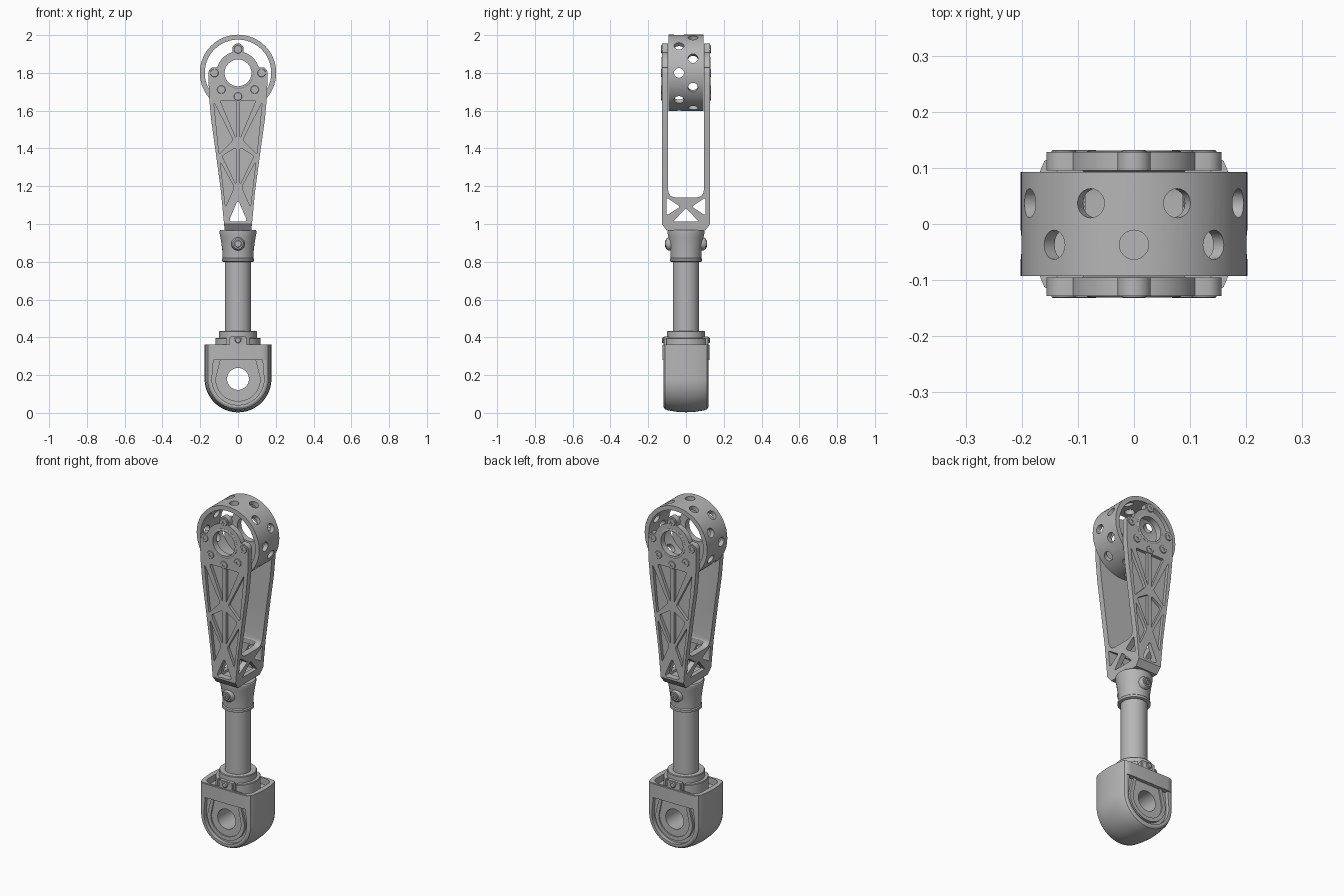
import bpy, bmesh, math
from mathutils import Vector

if "Cube" in bpy.data.objects:
    bpy.data.objects.remove(bpy.data.objects["Cube"])

metal = bpy.data.materials.new("plain grey metal")
metal.use_nodes = True
GREY = (0.47, 0.47, 0.47, 1)
metal.diffuse_color = GREY
metal.node_tree.nodes["Principled BSDF"].inputs["Base Color"].default_value = GREY

EYE, DRUM = 0.18, 1.8      # heights of the lower and upper bores


def place(a, b, c, axis):
    return {"x": (c, a, b), "y": (a, c, b), "z": (a, b, c)}[axis]


def loft(name, loops):
    """Closed solid skinned through loops of equal length."""
    bm = bmesh.new()
    rings = [[bm.verts.new(p) for p in loop] for loop in loops]
    for low, high in zip(rings, rings[1:]):
        for i in range(len(low)):
            bm.faces.new((low[i - 1], low[i], high[i], high[i - 1]))
    bm.faces.new(rings[0])
    bm.faces.new(rings[-1])
    bmesh.ops.recalc_face_normals(bm, faces=bm.faces)
    mesh = bpy.data.meshes.new(name)
    bm.to_mesh(mesh)
    bm.free()
    mesh.materials.append(metal)
    ob = bpy.data.objects.new(name, mesh)
    bpy.context.collection.objects.link(ob)
    return ob


def prism(name, pts, axis, c0, c1):
    return loft(name, [[place(a, b, c, axis) for a, b in pts] for c in (c0, c1)])


def circle(r, n=48, a=0, b=0):
    return [(a + r * math.cos(math.tau * i / n), b + r * math.sin(math.tau * i / n)) for i in range(n)]


def turned(name, profile, axis="z", a=0, b=0, n=48):
    return loft(name, [[place(p, q, c, axis) for p, q in circle(r, n, a, b)] for r, c in profile])


def rounded(pts, r, steps=4):
    """Polygon with its corners rounded."""
    out = []
    for i, p in enumerate(pts):
        p, prev, nxt = Vector(p), Vector(pts[i - 1]), Vector(pts[(i + 1) % len(pts)])
        s = p + (prev - p).normalized() * r
        e = p + (nxt - p).normalized() * r
        for k in range(steps + 1):
            t = k / steps
            out.append(tuple(s * (1 - t) ** 2 + p * 2 * t * (1 - t) + e * t * t))
    return out


def rect(w, h, r, cz=0):
    return rounded([(-w, cz - h), (w, cz - h), (w, cz + h), (-w, cz + h)], r)


def apply_modifier(ob, mod):
    bpy.context.view_layer.objects.active = ob
    bpy.ops.object.modifier_apply(modifier=mod.name)


def cut(ob, cutters, keep=False):
    for c in cutters:
        mod = ob.modifiers.new("cut", "BOOLEAN")
        mod.operation, mod.solver, mod.object = "DIFFERENCE", "EXACT", c
        apply_modifier(ob, mod)
        if not keep:
            bpy.data.objects.remove(c)


# Perforated drum at the top
drum = turned("drum_ring", [(0.202, -0.093), (0.202, 0.093)], "y", 0, DRUM, 96)
cutters = [turned("bore", [(0.176, -0.2), (0.176, 0.2)], "y", 0, DRUM, 96)]
for row, shift in ((-0.037, 0), (0.037, 0.5)):
    for i in range(8):
        ang = (i + shift) * math.tau / 8
        hole = turned("hole", [(0.026, 0.12), (0.026, 0.25)], "z", n=24)
        hole.rotation_euler = (0, ang, 0)
        hole.location = (0, row, DRUM)
        cutters.append(hole)
bpy.context.view_layer.update()
cut(drum, cutters)

# Fork: lobed head outline running into tapered arms
BOLT_R, LOBE = 0.125, 0.031
outline = []
for i in range(73):
    ang = math.pi * i / 72
    r = 0.113
    for lobe in (0, math.pi / 2, math.pi):
        d = ang - lobe
        inside = LOBE ** 2 - (BOLT_R * math.sin(d)) ** 2
        if inside > 0 and math.cos(d) > 0:
            r = max(r, BOLT_R * math.cos(d) + math.sqrt(inside))
    outline.append((r * math.cos(ang), DRUM + r * math.sin(ang)))
arm = [(0.154, 1.68), (0.142, 1.55), (0.118, 1.38), (0.09, 1.17), (0.074, 1.0), (0.07, 0.965)]
outline += [(-x, z) for x, z in arm] + arm[::-1]
fork = prism("fork_body", outline, "y", -0.128, 0.128)

cutters = [
    prism("slot", rect(0.095, 0.5, 0.045, 1.64), "x", -0.3, 0.3),
    prism("cavity", rect(0.05, 0.09, 0.01), "z", 0.998, 1.3),
    turned("bore", [(0.071, -0.3), (0.071, 0.3)], "y", 0, DRUM),
    prism("foot_window", rounded([(0, 1.13), (0.05, 1.012), (-0.05, 1.012)], 0.022), "y", -0.3, 0.3),
    prism("low_window", rounded([(0, 1.085), (0.068, 1.012), (-0.068, 1.012)], 0.01), "x", -0.3, 0.3),
]
pockets = [
    [(0.011, 1.655), (0.095, 1.655), (0.011, 1.455)],
    [(0.128, 1.645), (0.026, 1.445), (0.1, 1.37)],
    [(0.011, 1.405), (0.084, 1.36), (0.011, 1.21)],
    [(0.094, 1.33), (0.02, 1.195), (0.066, 1.09)],
]
for s in (-1, 1):
    cutters.append(prism("side_window", rounded([(s * 0.103, 1.14), (s * 0.103, 1.045), (s * 0.03, 1.092)], 0.012), "x", -0.3, 0.3))
    cutters.append(prism("foot_chamfer", [(s * 0.2, 1.0), (s * 0.128, 1.0), (s * 0.098, 0.96), (s * 0.098, 0.9), (s * 0.2, 0.9)], "x", -0.3, 0.3))
    for side in (-1, 1):
        for tri in pockets:
            cutters.append(prism("pocket", rounded([(side * x, z) for x, z in tri], 0.012), "y", s * 0.11, s * 0.2))
cut(fork, cutters)

# Head bolts and bore rims on both fork faces
for s, label in ((-1, "front"), (1, "back")):
    rim = turned(label + "_bore_rim", [(0.084, s * 0.12), (0.084, s * 0.129), (0.081, s * 0.131)], "y", 0, DRUM)
    cut(rim, [turned("bore", [(0.071, -0.3), (0.071, 0.3)], "y", 0, DRUM)])
    for i, deg in enumerate((0, 90, 180, 225, 270, 315)):
        a, b = BOLT_R * math.cos(math.radians(deg)), DRUM + BOLT_R * math.sin(math.radians(deg))
        bolt = turned(f"{label}_head_bolt_{i}", [(0.022, s * 0.115), (0.022, s * 0.13), (0.02, s * 0.132)], "y", a, b, 24)
        cut(bolt, [turned("socket", [(0.01, s * 0.122), (0.01, s * 0.2)], "y", a, b, 6)])

# Collar with cross bolt, and the tube
turned("collar", [(0.08, 0.8), (0.086, 0.803), (0.086, 0.815), (0.081, 0.82), (0.084, 0.87),
                  (0.093, 0.93), (0.097, 0.95), (0.097, 0.962), (0.094, 0.967)])
for s, label in ((-1, "front"), (1, "back")):
    turned(label + "_collar_boss", [(0.038, s * 0.06), (0.034, s * 0.094), (0.027, s * 0.105)], "y", 0, 0.895, 32)
    nut = turned(label + "_collar_bolt", [(0.019, s * 0.09), (0.019, s * 0.109), (0.016, s * 0.112)], "y", 0, 0.895, 24)
    cut(nut, [turned("socket", [(0.009, s * 0.104), (0.009, s * 0.2)], "y", 0, 0.895, 6)])
turned("tube", [(0.07, 0.32), (0.07, 0.82)])

# Split clamp above the lower eye
turned("clamp_ring", [(0.1, 0.3), (0.1, 0.43), (0.097, 0.434)])
flange = turned("clamp_flange", [(0.12, 0.3), (0.12, 0.393), (0.117, 0.397)])
cut(flange, [prism("split", [(s * 0.045, -0.2), (s * 0.06, -0.2), (s * 0.06, 0.2), (s * 0.045, 0.2)], "z", 0.2, 0.5) for s in (-1, 1)])
for s, label in ((-1, "front"), (1, "back")):
    prism(label + "_clamp_block", rect(0.042, 0.035, 0.006, 0.37), "y", s * 0.06, s * 0.116)
    turned(label + "_clamp_bolt", [(0.016, s * 0.1), (0.016, s * 0.122), (0.012, s * 0.126)], "y", 0, 0.385, 20)


# Lower eye housing: barrel-shaped shell with stepped faces
def u_shape(r, neck, top):
    arc = [(r * math.cos(math.pi * i / 40), EYE - r * math.sin(math.pi * i / 40)) for i in range(41)]
    return [(neck, top)] + arc + [(-neck, top)]


shell_rows = [(-0.118, 0.15), (-0.112, 0.16), (-0.095, 0.167), (-0.05, 0.174), (0, 0.177)]
shell_rows += [(-y, r) for y, r in shell_rows[-2::-1]]
housing = loft("eye_housing", [[(x, y, z) for x, z in u_shape(r, r, 0.362)] for y, r in shell_rows])
band = prism("housing_band", rect(0.168, 0.125, 0.045), "z", 0.28, 0.36)
well = prism("well", rect(0.148, 0.108, 0.05), "z", 0.325, 0.5)
for part in (housing, band):
    cut(part, [well], keep=True)
bpy.data.objects.remove(well)

cutters = [prism("recess", u_shape(0.138, 0.128, 0.3), "y", s * 0.096, s * 0.2) for s in (-1, 1)]
cut(housing, cutters + [turned("bore", [(0.058, -0.3), (0.058, 0.3)], "y", 0, EYE)])
for s, label in ((-1, "front"), (1, "back")):
    boss = prism(label + "_eye_boss", u_shape(0.12, 0.09, 0.3), "y", s * 0.09, s * 0.112)
    cut(boss, [prism("step", u_shape(0.098, 0.062, 0.35), "y", s * 0.105, s * 0.2),
               turned("bore", [(0.058, -0.3), (0.058, 0.3)], "y", 0, EYE)])

# Smooth shading with crisp edges
for ob in bpy.context.collection.objects:
    if ob.type == "MESH" and metal.name in ob.data.materials:
        bpy.ops.object.select_all(action="DESELECT")
        ob.select_set(True)
        bpy.context.view_layer.objects.active = ob
        bpy.ops.object.shade_smooth_by_angle(angle=math.radians(30))
